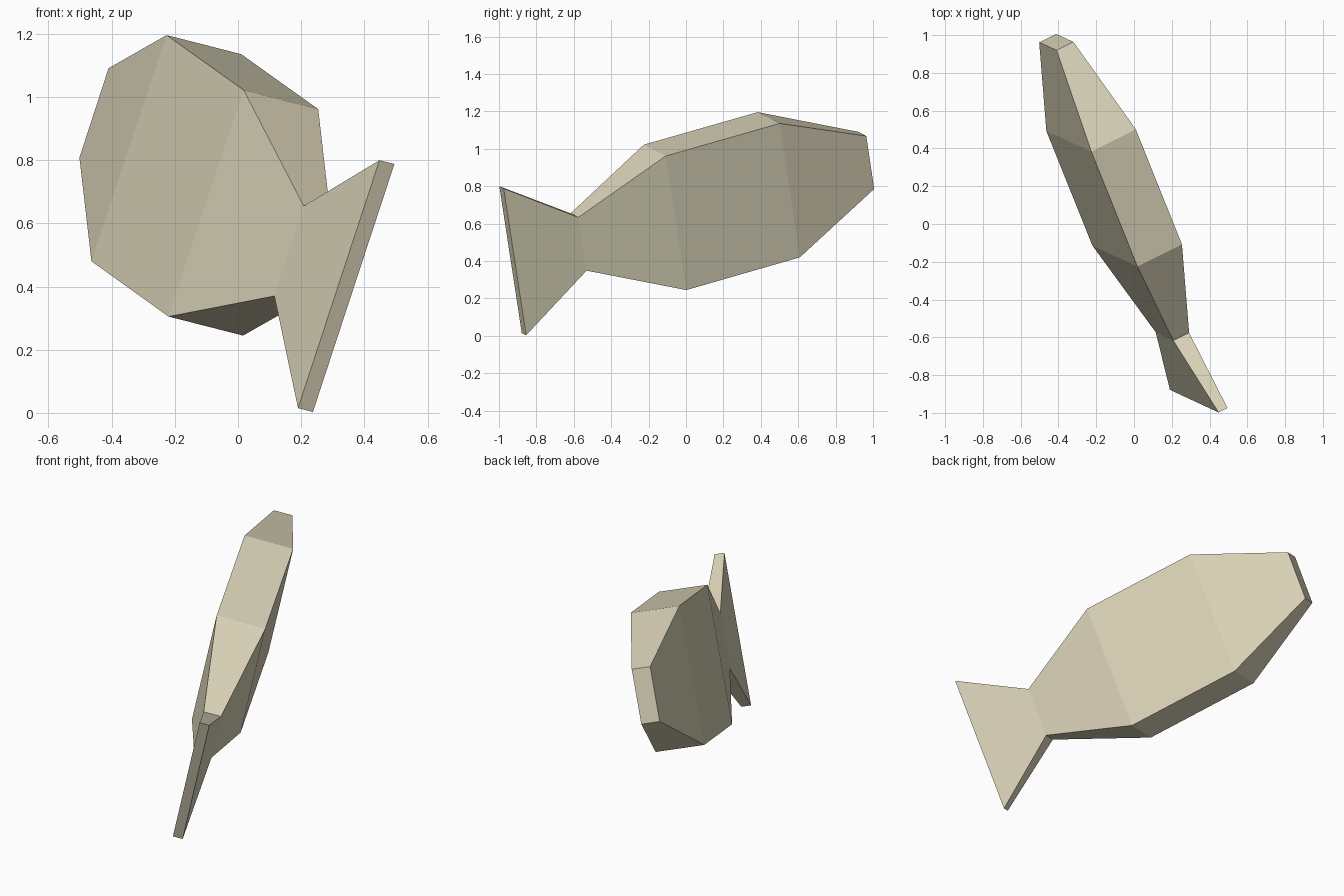
import bpy, bmesh
from mathutils import Vector

if "Cube" in bpy.data.objects:
    bpy.data.objects.remove(bpy.data.objects["Cube"])

# Flat body colour
mat = bpy.data.materials.new("pale sand")
mat.diffuse_color = (0.70, 0.65, 0.48, 1)
mat.use_nodes = True
mat.node_tree.nodes["Principled BSDF"].inputs["Base Color"].default_value = mat.diffuse_color

# Thickness direction of the tilted fish
side = Vector((0.869, 0.43, -0.222)).normalized()

# Cross-sections nose to tail: (upper near corner, lower near corner, thickness)
sections = [
    ((-0.410, 0.920, 1.091), (-0.502, 0.962, 0.808), 0.102),   # nose
    ((-0.226, 0.384, 1.196), (-0.464, 0.492, 0.480), 0.270),   # shoulder
    ((0.018, -0.225, 1.022), (-0.220, -0.115, 0.305), 0.270),  # belly
    ((0.208, -0.617, 0.655), (0.115, -0.573, 0.370), 0.096),   # tail root
    ((0.448, -0.998, 0.800), (0.190, -0.878, 0.015), 0.054),   # tail fin end
]

# Loft four-sided rings into one closed fish
bm = bmesh.new()
rings = []
for top, bottom, thick in sections:
    t, b, w = Vector(top), Vector(bottom), side * thick
    rings.append([bm.verts.new(p) for p in (t, t + w, b + w, b)])
for r, s in zip(rings, rings[1:]):
    for i in range(4):
        j = (i + 1) % 4
        bm.faces.new((r[i], r[j], s[j], s[i]))
bm.faces.new(rings[0])
bm.faces.new(rings[-1])
bmesh.ops.recalc_face_normals(bm, faces=bm.faces)

mesh = bpy.data.meshes.new("fish")
bm.to_mesh(mesh)
bm.free()
mesh.materials.append(mat)
bpy.context.collection.objects.link(bpy.data.objects.new("fish", mesh))
